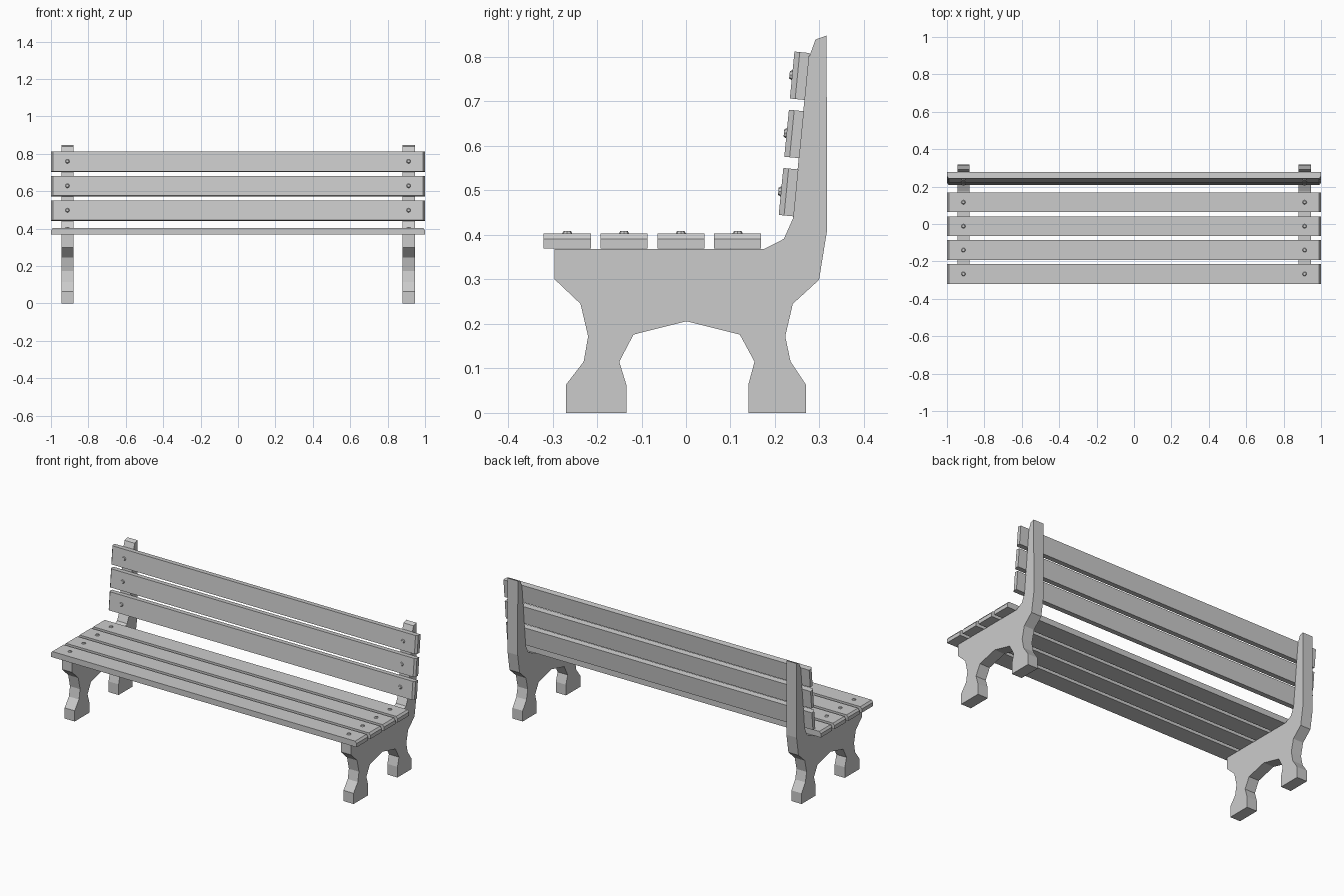
import bpy, bmesh, math
from mathutils import Matrix, Vector

cube = bpy.data.objects.get("Cube")
if cube:
    bpy.data.objects.remove(cube, do_unlink=True)

# Single plain grey
grey = bpy.data.materials.new("plain_grey")
grey.use_nodes = True
colour = (0.6, 0.6, 0.6, 1)
grey.diffuse_color = colour
grey.node_tree.nodes["Principled BSDF"].inputs["Base Color"].default_value = colour


def finish(name, bm, matrix=Matrix()):
    bmesh.ops.recalc_face_normals(bm, faces=bm.faces)
    mesh = bpy.data.meshes.new(name)
    bm.to_mesh(mesh)
    bm.free()
    mesh.materials.append(grey)
    obj = bpy.data.objects.new(name, mesh)
    obj.matrix_world = matrix
    bpy.context.collection.objects.link(obj)
    return obj


def prism(name, outline, direction, matrix=Matrix()):
    """Extrude a closed outline along a direction."""
    bm = bmesh.new()
    face = bm.faces.new([bm.verts.new(p) for p in outline])
    extruded = bmesh.ops.extrude_face_region(bm, geom=[face])["geom"]
    moved = [v for v in extruded if isinstance(v, bmesh.types.BMVert)]
    bmesh.ops.translate(bm, verts=moved, vec=direction)
    return finish(name, bm, matrix)


SUPPORT_X, SUPPORT_W = 0.912, 0.066
PLANK_W, PLANK_T, CHAMFER = 0.106, 0.034, 0.012


def bolt(name, matrix):
    """Low faceted bolt head sitting on a plank's face."""
    bm = bmesh.new()
    bmesh.ops.create_cone(bm, cap_ends=True, segments=8, radius1=0.013,
                          radius2=0.008, depth=0.008,
                          matrix=Matrix.Translation((0, 0, PLANK_T / 2 + 0.002)))
    finish(name, bm, matrix)


def plank(name, matrix):
    """Board with chamfered ends on its upper face, plus its two bolts."""
    h = PLANK_T / 2
    half = [(1, -h), (1, h - CHAMFER), (1 - CHAMFER * 0.8, h)]
    section = half + [(-x, z) for x, z in reversed(half)]
    prism(name, [(x, -PLANK_W / 2, z) for x, z in section], (0, PLANK_W, 0), matrix)
    for side, x in (("left", SUPPORT_X), ("right", -SUPPORT_X)):
        bolt(f"{name}_bolt_{side}", matrix @ Matrix.Translation((x, 0, 0)))


# End supports: one side profile (y, z) with legs, arch and backrest post
profile = [
    (-0.27, 0), (-0.27, 0.063), (-0.23, 0.115), (-0.22, 0.172), (-0.237, 0.245),
    (-0.295, 0.3), (-0.295, 0.368), (0.175, 0.368), (0.22, 0.391), (0.24, 0.436),
    (0.275, 0.795), (0.291, 0.839), (0.316, 0.848), (0.317, 0.41), (0.299, 0.299),
    (0.24, 0.245), (0.223, 0.172), (0.235, 0.115), (0.27, 0.063), (0.27, 0),
    (0.14, 0), (0.14, 0.063), (0.154, 0.115), (0.121, 0.176), (0.001, 0.206),
    (-0.118, 0.176), (-0.15, 0.115), (-0.134, 0.063), (-0.134, 0),
]
for side, x in (("left", SUPPORT_X), ("right", -SUPPORT_X)):
    prism(f"support_{side}", [(x - SUPPORT_W / 2, y, z) for y, z in profile],
          (SUPPORT_W, 0, 0))

# Seat planks
for i in range(4):
    plank(f"seat_plank_{i + 1}", Matrix.Translation((0, -0.267 + 0.1277 * i, 0.386)))

# Leaning backrest planks
lean = Matrix.Rotation(math.radians(90 - 5.6), 4, "X")
for i in range(3):
    centre = Vector((0, 0.2305, 0.496)) + i * Vector((0, 0.0125, 0.1308))
    plank(f"back_plank_{i + 1}", Matrix.Translation(centre) @ lean)
